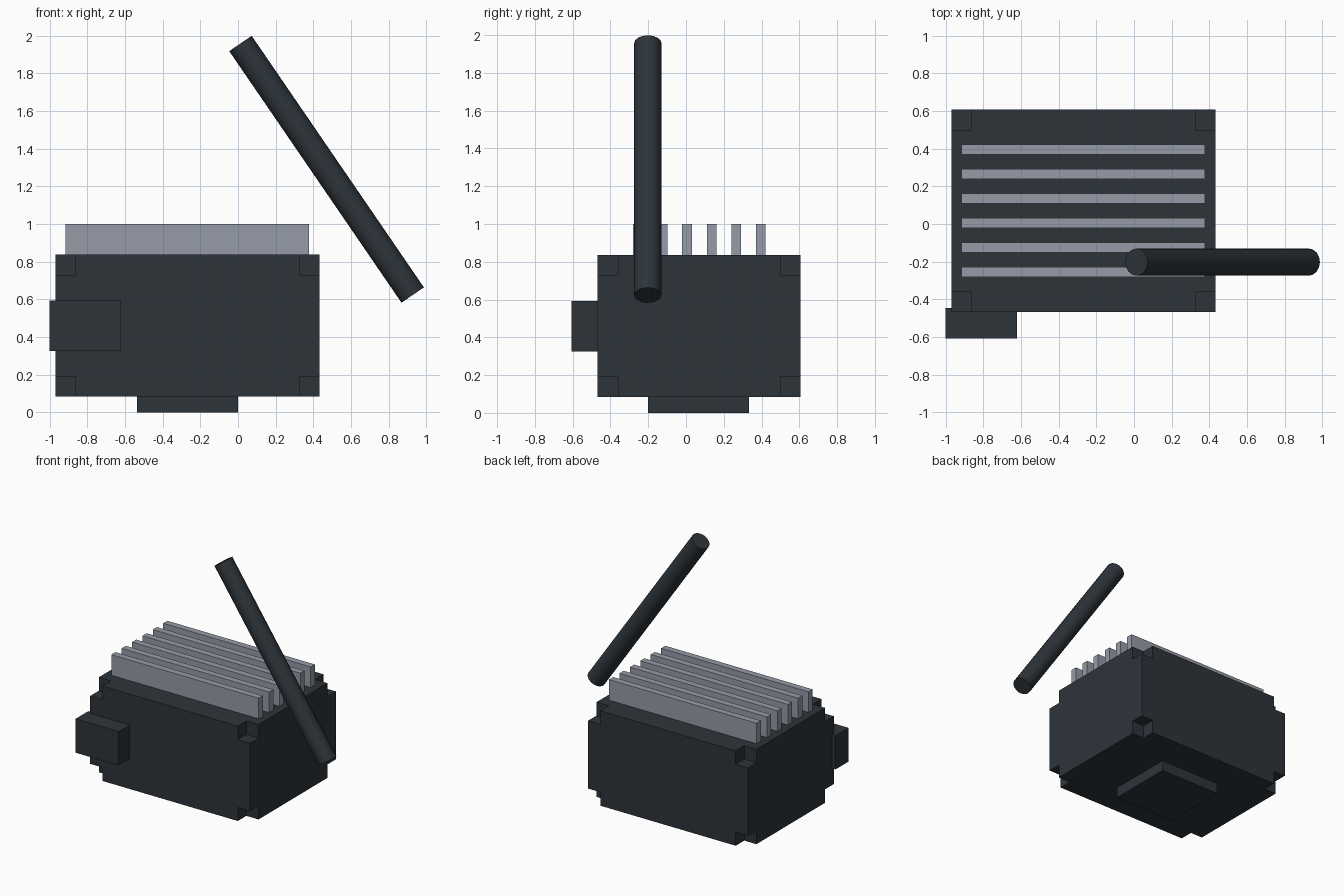
import bpy, bmesh
from mathutils import Vector

if "Cube" in bpy.data.objects:
    bpy.data.objects.remove(bpy.data.objects["Cube"], do_unlink=True)


def make_material(name, rgb):
    def linear(c):
        c /= 255
        return c / 12.92 if c <= 0.04045 else ((c + 0.055) / 1.055) ** 2.4
    color = [linear(c) for c in rgb] + [1.0]
    mat = bpy.data.materials.new(name)
    mat.use_nodes = True
    mat.diffuse_color = color
    bsdf = next(n for n in mat.node_tree.nodes if n.type == "BSDF_PRINCIPLED")
    bsdf.inputs["Base Color"].default_value = color
    return mat


charcoal = make_material("charcoal", (45, 52, 58))
metal = make_material("light metal grey", (150, 155, 167))


def notch_corners(bm, size):
    """Cut a cubic notch out of each corner of a box."""
    corners = list(bm.verts)
    lo, hi = Vector(corners[0].co), Vector(corners[0].co)
    for v in corners:
        for i in range(3):
            lo[i], hi[i] = min(lo[i], v.co[i]), max(hi[i], v.co[i])
    middle = (lo + hi) / 2
    for i in range(3):
        axis = Vector([float(i == j) for j in range(3)])
        for at in (lo + axis * size, hi - axis * size):
            geom = bm.verts[:] + bm.edges[:] + bm.faces[:]
            bmesh.ops.bisect_plane(bm, geom=geom, plane_co=at, plane_no=axis)
    for corner in corners:
        inner = bm.verts.new([c + size * (1 if c < m else -1)
                              for c, m in zip(corner.co, middle)])
        walls = []
        for edge in corner.link_edges:
            e = edge.other_vert(corner)
            near = {w.other_vert(corner) for w in corner.link_edges}
            d = [v for f in edge.link_faces for v in f.verts
                 if v != corner and v not in near]
            walls.append((inner, d[0], e, d[1]))
        for wall in walls:
            bm.faces.new(wall)
    bmesh.ops.delete(bm, geom=corners, context="VERTS")
    bmesh.ops.recalc_face_normals(bm, faces=bm.faces)
    bmesh.ops.dissolve_limit(bm, angle_limit=0.01, verts=bm.verts, edges=bm.edges)


def box(name, x, y, z, mat, notch=0):
    bm = bmesh.new()
    bmesh.ops.create_cube(bm, size=1)
    for v in bm.verts:
        v.co = [r[0] if c < 0 else r[1] for c, r in zip(v.co, (x, y, z))]
    if notch:
        notch_corners(bm, notch)
    mesh = bpy.data.meshes.new(name)
    bm.to_mesh(mesh)
    bm.free()
    mesh.materials.append(mat)
    obj = bpy.data.objects.new(name, mesh)
    bpy.context.collection.objects.link(obj)
    return obj


# Main body, foot and front block
box("housing", (-0.968, 0.433), (-0.468, 0.607), (0.085, 0.837), charcoal, notch=0.107)
box("foot_plate", (-0.535, 0.0), (-0.2, 0.333), (0.0, 0.1), charcoal)
box("front_block", (-1.0, -0.622), (-0.607, -0.447), (0.325, 0.593), charcoal)

# Row of cooling fins
for i in range(6):
    y = -0.254 + 0.13 * i
    box(f"cooling_fin_{i + 1}", (-0.915, 0.378), (y - 0.026, y + 0.026),
        (0.83, 1.0), metal)

# Slanted rod
top, bottom = Vector((0.013, -0.202, 1.958)), Vector((0.927, -0.202, 0.623))
axis = top - bottom
bpy.ops.mesh.primitive_cylinder_add(
    vertices=16, radius=0.072, depth=axis.length, location=(top + bottom) / 2,
    rotation=axis.to_track_quat("Z", "Y").to_euler())
rod = bpy.context.object
rod.name = "slanted_rod"
rod.data.materials.append(charcoal)
bpy.ops.object.shade_smooth_by_angle()
